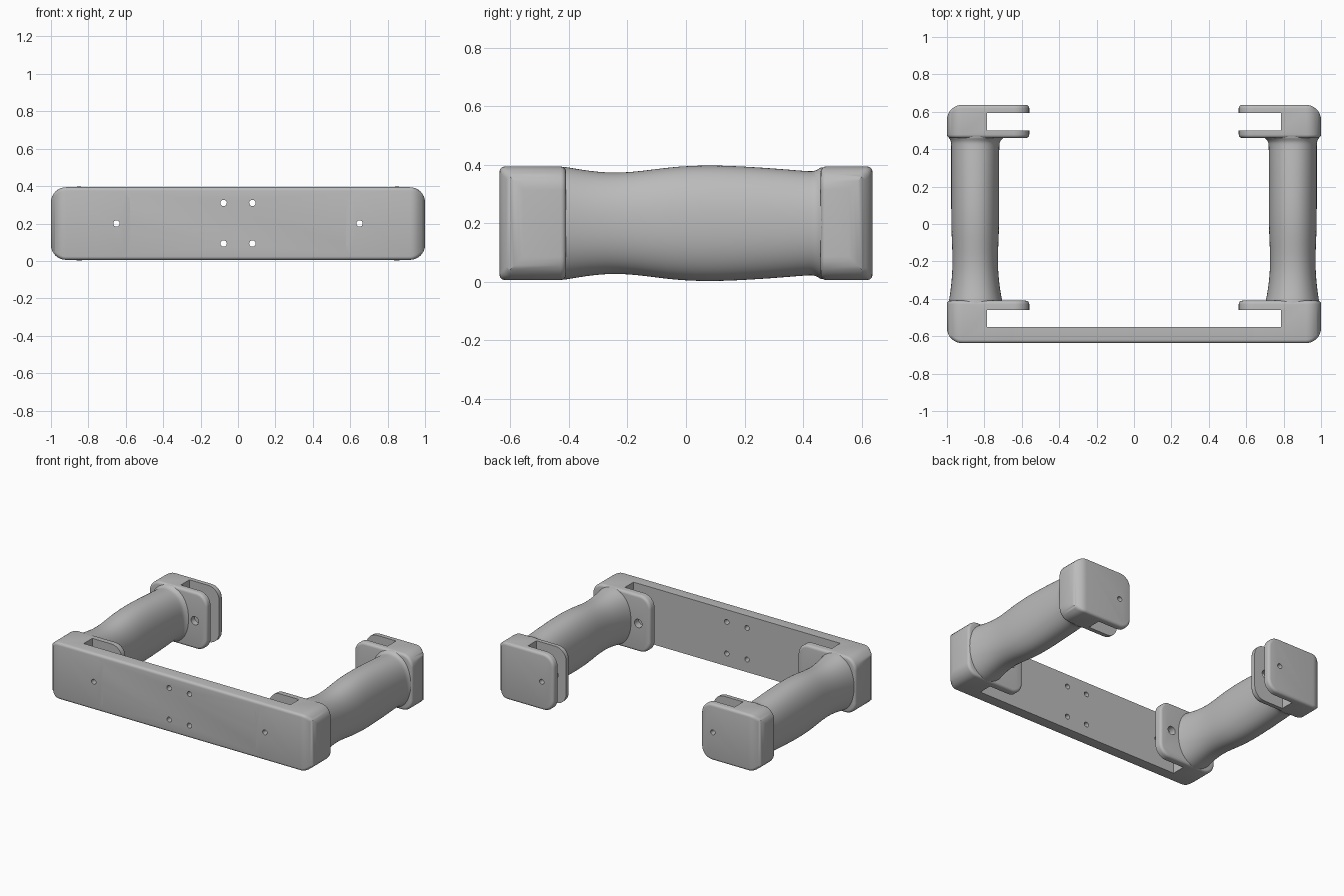
import bpy, bmesh, math
from mathutils import Vector

if "Cube" in bpy.data.objects:
    bpy.data.objects.remove(bpy.data.objects["Cube"])

MID_Z, HALF_Z, HALF_Y = 0.2, 0.194, 0.637
INNER_X, SLOT_X = 0.56, 0.785
BIG_R, SMALL_R = 0.08, 0.018

grey = bpy.data.materials.new("matte grey")
grey.use_nodes = True
colour = (0.5, 0.5, 0.5, 1)
grey.diffuse_color = colour
grey.node_tree.nodes["Principled BSDF"].inputs["Base Color"].default_value = colour


def make_object(name, bm):
    bmesh.ops.recalc_face_normals(bm, faces=bm.faces[:])
    mesh = bpy.data.meshes.new(name)
    bm.to_mesh(mesh)
    bm.free()
    obj = bpy.data.objects.new(name, mesh)
    bpy.context.collection.objects.link(obj)
    mesh.materials.append(grey)
    return obj


def box(x0, x1, y0, y1, half_z):
    bm = bmesh.new()
    bmesh.ops.create_cube(bm, size=1)
    for v in bm.verts:
        v.co = Vector(((x0 + x1) / 2 + v.co.x * (x1 - x0),
                       (y0 + y1) / 2 + v.co.y * (y1 - y0),
                       MID_Z + v.co.z * 2 * half_z))
    return bm


def bevel(bm, edges, radius, segments):
    bmesh.ops.bevel(bm, geom=edges, offset=radius, segments=segments,
                    profile=0.5, affect='EDGES', clamp_overlap=True)


def soften(bm):
    sharp = [e for e in bm.edges if e.calc_face_angle(0) > math.radians(60)]
    bevel(bm, sharp, SMALL_R, 4)


def rod(x, z, radius, y0, y1):
    """Cutter for a round hole along y."""
    bpy.ops.mesh.primitive_cylinder_add(
        vertices=24, radius=radius, depth=y1 - y0,
        location=(x, (y0 + y1) / 2, z), rotation=(math.pi / 2, 0, 0))
    return bpy.context.object


def cut(obj, cutters):
    bpy.context.view_layer.objects.active = obj
    for c in cutters:
        c.hide_render = True
        mod = obj.modifiers.new("cut", 'BOOLEAN')
        mod.operation, mod.solver, mod.object = 'DIFFERENCE', 'EXACT', c
        bpy.ops.object.modifier_apply(modifier=mod.name)
        bpy.data.objects.remove(c)


def smooth(obj, degrees=25):
    bpy.ops.object.select_all(action='DESELECT')
    obj.select_set(True)
    bpy.context.view_layer.objects.active = obj
    bpy.ops.object.shade_smooth_by_angle(angle=math.radians(degrees))


def end_block(name, side, facing, depth, slot_near, slot_far):
    """Rounded slotted block; distances are measured from the outer face."""
    outer = facing * HALF_Y
    ys = sorted((outer, outer - facing * depth))
    xs = sorted((side * INNER_X, side))
    bm = box(*xs, *ys, HALF_Z)

    def is_big(edge):
        a, b = (v.co for v in edge.verts)
        along_y = abs(a.y - b.y) > 0.01
        outer_post = (abs(a.z - b.z) > 0.01 and abs(a.x) > 0.9
                      and abs(a.y - outer) < 0.01)
        return along_y or outer_post

    bevel(bm, [e for e in bm.edges if is_big(e)], BIG_R, 8)
    soften(bm)
    obj = make_object(name, bm)
    slot_y = sorted((outer - facing * slot_near, outer - facing * slot_far))
    slot_x = sorted((side * 0.4, side * SLOT_X))
    slot = make_object("slot_cutter", box(*slot_x, *slot_y, 0.4))
    # small bolt hole in the outer plate, wider one in the inner tab
    mid = outer - facing * (slot_near + slot_far) / 2
    small = rod(side * 0.65, MID_Z, 0.017, *sorted((outer + facing * 0.1, mid)))
    wide = rod(side * 0.65, MID_Z, 0.029, *sorted((mid, mid - facing * 0.3)))
    cut(obj, [slot, small, wide])
    smooth(obj)


# Grip stations: y, centre x, half width, half height
STATIONS = [(-0.44, 0.846, 0.148, 0.195), (-0.41, 0.847, 0.143, 0.194),
            (-0.35, 0.848, 0.132, 0.182), (-0.25, 0.849, 0.122, 0.171),
            (-0.15, 0.849, 0.122, 0.179), (-0.04, 0.849, 0.128, 0.195),
            (0.08, 0.849, 0.129, 0.2), (0.2, 0.849, 0.129, 0.195),
            (0.32, 0.849, 0.129, 0.187), (0.42, 0.849, 0.129, 0.178),
            (0.44, 0.848, 0.131, 0.179), (0.455, 0.845, 0.141, 0.188),
            (0.465, 0.842, 0.152, 0.194), (0.48, 0.842, 0.152, 0.19)]


def grip(name, side, sides=32, power=2.2):
    bm = bmesh.new()
    rings = []
    for y, cx, hx, hz in STATIONS:
        ring = []
        for i in range(sides):
            c = math.cos(2 * math.pi * i / sides)
            s = math.sin(2 * math.pi * i / sides)
            x = cx + hx * math.copysign(abs(c) ** (2 / power), c)
            z = MID_Z + hz * math.copysign(abs(s) ** (2 / power), s)
            ring.append(bm.verts.new((side * x, y, z)))
        rings.append(ring)
    for a, b in zip(rings, rings[1:]):
        for i in range(sides):
            j = (i + 1) % sides
            bm.faces.new((a[i], a[j], b[j], b[i]))
    obj = make_object(name, bm)
    bpy.context.view_layer.objects.active = obj
    mod = obj.modifiers.new("smooth", 'SUBSURF')
    mod.levels = mod.render_levels = 2
    bpy.ops.object.modifier_apply(modifier=mod.name)
    smooth(obj, 60)


# Mirrored ends and grips
for side, label in ((1, "left"), (-1, "right")):
    end_block(label + "_front_block", side, -1, 0.227, 0.085, 0.178)
    end_block(label + "_rear_block", side, 1, 0.177, 0.043, 0.136)
    grip(label + "_grip", side)

# Front crossbar with mounting holes
bm = box(-SLOT_X, SLOT_X, -HALF_Y, -HALF_Y + 0.085, HALF_Z)
front_edges = [e for e in bm.edges
               if all(v.co.y < -0.6 for v in e.verts)
               and abs(e.verts[0].co.x - e.verts[1].co.x) > 0.1]
bevel(bm, front_edges, SMALL_R, 4)
bar = make_object("front_crossbar", bm)
holes = [(x, z) for x in (-0.077, 0.077) for z in (0.093, 0.31)]
holes += [(-0.65, MID_Z), (0.65, MID_Z)]
cut(bar, [rod(x, z, 0.017, -0.8, -0.5) for x, z in holes])
smooth(bar)
